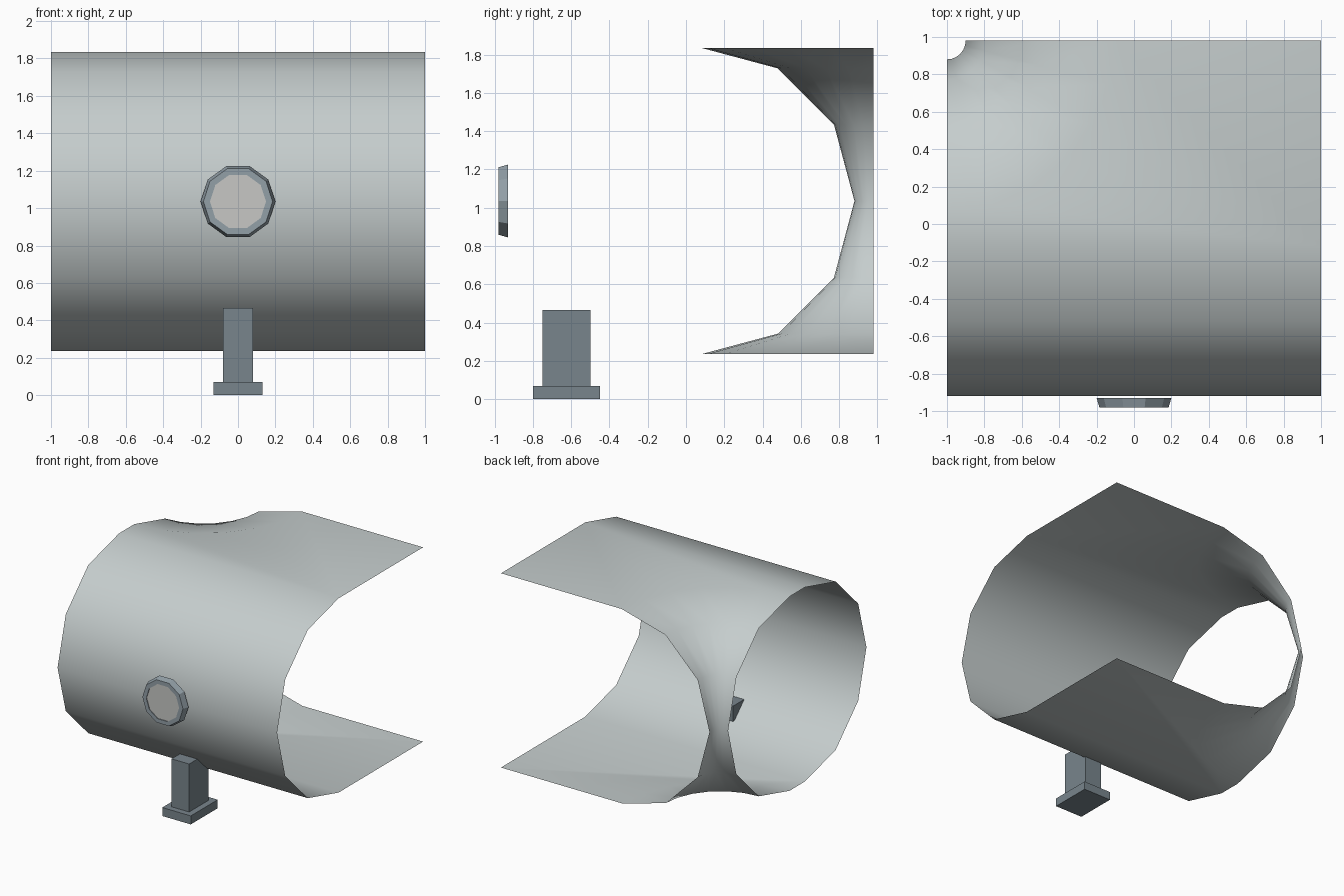
import bpy, bmesh
from math import sin, cos, pi

if "Cube" in bpy.data.objects:
    bpy.data.objects.remove(bpy.data.objects["Cube"], do_unlink=True)


def material(name, rgb):
    m = bpy.data.materials.new(name)
    m.use_nodes = True
    m.diffuse_color = (*rgb, 1)
    m.node_tree.nodes["Principled BSDF"].inputs["Base Color"].default_value = (*rgb, 1)
    return m


LIGHT_GREY = material("light grey", (0.56, 0.61, 0.61))
SLATE = material("slate grey", (0.19, 0.235, 0.265))
STEEL = material("steel blue grey", (0.29, 0.35, 0.39))
LENS = material("warm grey", (0.57, 0.575, 0.56))


def finish(name, bm, mat, smooth=False):
    mesh = bpy.data.meshes.new(name)
    bm.to_mesh(mesh)
    bm.free()
    mesh.materials.append(mat)
    for p in mesh.polygons:
        p.use_smooth = smooth
    obj = bpy.data.objects.new(name, mesh)
    bpy.context.collection.objects.link(obj)
    return obj


def bridge(bm, rows, closed=False):
    for a, b in zip(rows, rows[1:]):
        n = len(a)
        for i in range(n if closed else n - 1):
            j = (i + 1) % n
            bm.faces.new((a[i], b[i], b[j], a[j]))


def box(name, x, y, z, mat):
    bm = bmesh.new()
    bmesh.ops.create_cube(bm, size=1)
    for v in bm.verts:
        for axis, (lo, hi) in enumerate((x, y, z)):
            v.co[axis] = hi if v.co[axis] > 0 else lo
    finish(name, bm, mat)


# Tunnel shell: straight half pipe in front, curved inner corner at the back
R, MID, BACK, FRONT_Y = 0.8, 1.035, 0.98, -0.12
BEND = 0.9
SIDES, STEPS = 6, 6
bm = bmesh.new()
arc = [pi / 2 - pi * i / SIDES for i in range(SIDES + 1)]
front = [[bm.verts.new((x, FRONT_Y - R * cos(a), MID + R * sin(a))) for a in arc]
         for x in (-1, 1)]
bridge(bm, front)
corner = []
for k in range(STEPS + 1):
    t = pi / 2 * k / STEPS
    radii = [(BEND - R * cos(a), MID + R * sin(a)) for a in arc]
    corner.append([bm.verts.new((-1 + r * sin(t), BACK - r * cos(t), z)) for r, z in radii])
bridge(bm, corner[::-1])
# Flat ceiling and floor join the two curved halves
for end in (0, -1):
    far = bm.verts.new((1, BACK, MID + (R if end == 0 else -R)))
    loop = [front[0][end], front[1][end], far] + [row[end] for row in corner[::-1]]
    bm.faces.new(loop if end == 0 else loop[::-1])
bmesh.ops.recalc_face_normals(bm, faces=bm.faces)
bm.normal_update()
if max(bm.faces, key=lambda f: f.calc_center_median().z).normal.z < 0:
    bmesh.ops.reverse_faces(bm, faces=bm.faces)
finish("tunnel_shell", bm, LIGHT_GREY, smooth=True)

# Ten-sided bezel with a recessed lens
bm = bmesh.new()
rings = [[bm.verts.new((r * cos(pi * i / 5), y, MID + r * sin(pi * i / 5))) for i in range(10)]
         for r, y in ((0.2, -0.93), (0.185, -0.98), (0.15, -0.98), (0.15, -0.974))]
bridge(bm, rings, closed=True)
bm.faces.new(rings[0])
lens = bm.faces.new(rings[-1])
bmesh.ops.recalc_face_normals(bm, faces=bm.faces)
lens.material_index = 1
bezel = finish("bezel", bm, STEEL)
bezel.data.materials.append(LENS)

# Support post and foot
box("support_post", (-0.08, 0.08), (-0.75, -0.5), (0.07, 0.465), SLATE)
box("support_foot", (-0.13, 0.13), (-0.8, -0.45), (0, 0.07), SLATE)
